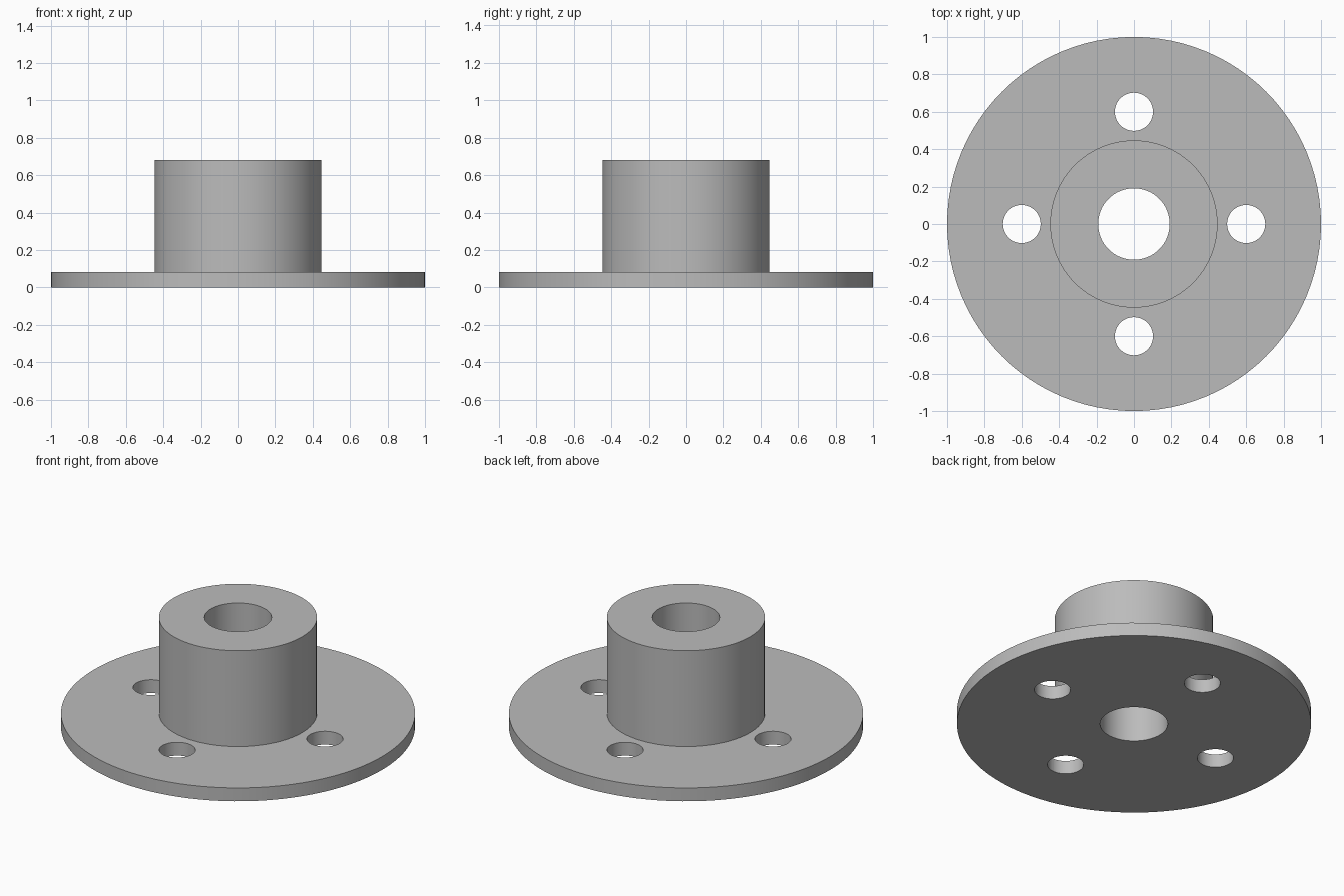
import bpy, bmesh, math

cube = bpy.data.objects.get("Cube")
if cube:
    bpy.data.objects.remove(cube, do_unlink=True)

FLANGE_R, FLANGE_H = 1.0, 0.083
HUB_R, HUB_H = 0.447, 0.68
BORE_R = 0.191
BOLT_R, BOLT_CIRCLE = 0.102, 0.6

grey = bpy.data.materials.new("plain grey")
grey.use_nodes = True
colour = (0.5, 0.5, 0.5, 1)
grey.diffuse_color = colour
grey.node_tree.nodes["Principled BSDF"].inputs["Base Color"].default_value = colour


def add_object(name, bm):
    bmesh.ops.recalc_face_normals(bm, faces=bm.faces[:])
    mesh = bpy.data.meshes.new(name)
    bm.to_mesh(mesh)
    bm.free()
    mesh.materials.append(grey)
    obj = bpy.data.objects.new(name, mesh)
    bpy.context.collection.objects.link(obj)
    return obj


# Flange and hub: one closed profile turned around the z axis
profile = [(BORE_R, 0), (FLANGE_R, 0), (FLANGE_R, FLANGE_H),
           (HUB_R, FLANGE_H), (HUB_R, HUB_H), (BORE_R, HUB_H)]
bm = bmesh.new()
verts = [bm.verts.new((r, 0, z)) for r, z in profile]
edges = [bm.edges.new((v, verts[i - 1])) for i, v in enumerate(verts)]
bmesh.ops.spin(bm, geom=verts + edges, cent=(0, 0, 0), axis=(0, 0, 1),
               angle=math.tau, steps=96, use_merge=True)
bmesh.ops.remove_doubles(bm, verts=bm.verts[:], dist=0.0001)
flange = add_object("flanged_hub", bm)

# Bolt holes: four cylinders cut through the flange
bm = bmesh.new()
for i in range(4):
    angle = i * math.pi / 2
    ring = bmesh.ops.create_cone(bm, cap_ends=True, segments=48,
                                 radius1=BOLT_R, radius2=BOLT_R, depth=0.4)
    bmesh.ops.translate(bm, verts=ring["verts"],
                        vec=(BOLT_CIRCLE * math.cos(angle),
                             BOLT_CIRCLE * math.sin(angle), FLANGE_H / 2))
cutter = add_object("bolt_hole_cutter", bm)
cutter.hide_render = True

cut = flange.modifiers.new("bolt holes", 'BOOLEAN')
cut.operation = 'DIFFERENCE'
cut.solver = 'EXACT'
cut.object = cutter

bpy.ops.object.select_all(action='DESELECT')
flange.select_set(True)
bpy.context.view_layer.objects.active = flange
bpy.ops.object.modifier_apply(modifier=cut.name)
bpy.data.objects.remove(cutter, do_unlink=True)

# Smooth round walls with crisp rims
bpy.ops.object.shade_smooth_by_angle(angle=math.radians(30))
